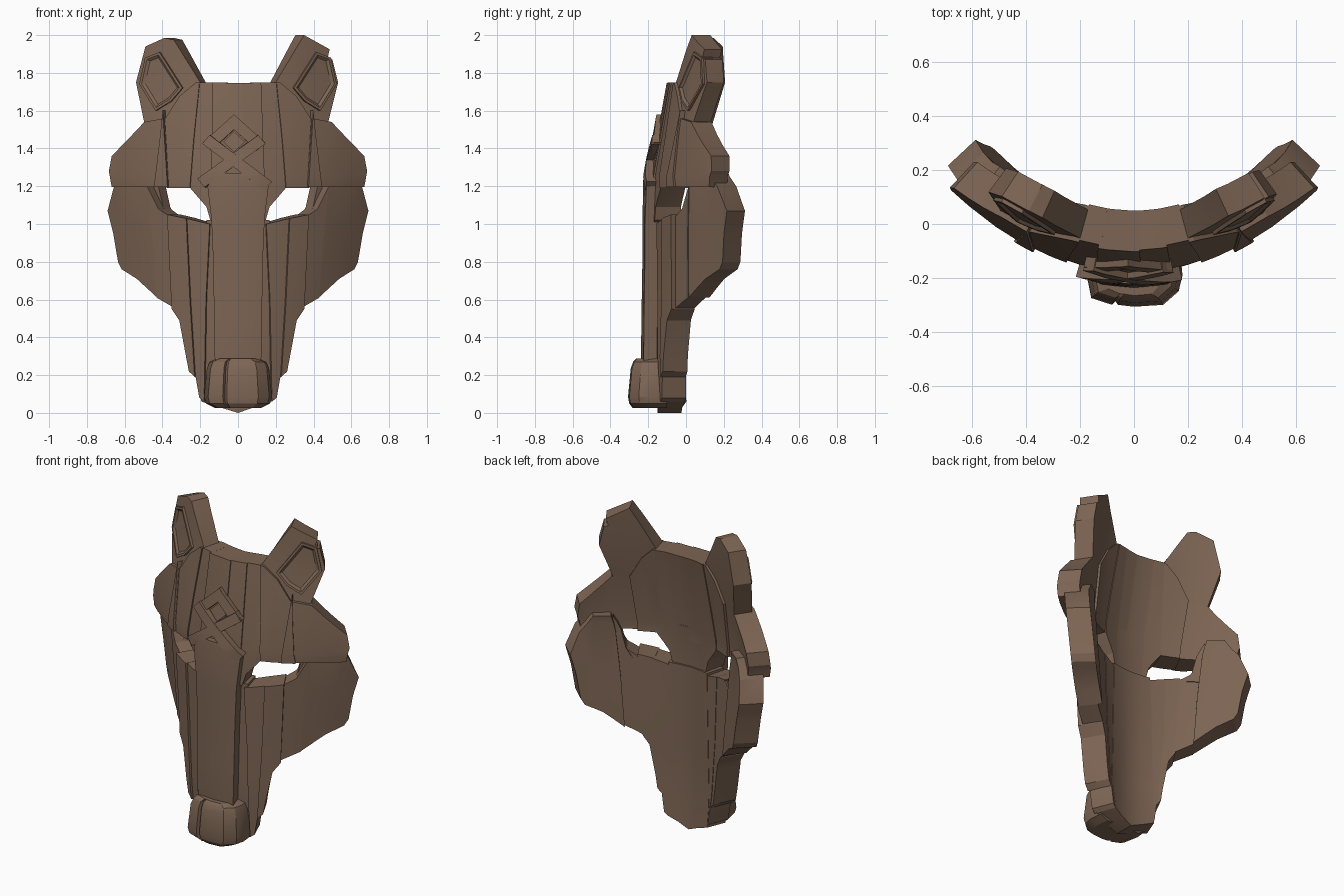
import bpy, bmesh, math
from mathutils import Vector

if "Cube" in bpy.data.objects:
    bpy.data.objects.remove(bpy.data.objects["Cube"])

wood = bpy.data.materials.new("brown_wood")
wood.diffuse_color = (0.205, 0.130, 0.088, 1)
wood.use_nodes = True
wood.node_tree.nodes["Principled BSDF"].inputs["Base Color"].default_value = wood.diffuse_color

# Height, depth of the mask's centre line there, and how strongly it bends back
SPINE = [(0.0, -.165, 1.0), (0.3, -.182, 1.0), (0.5, -.18, .96), (0.8, -.175, .84), (1.0, -.175, .78),
         (1.25, -.17, .7), (1.75, -.08, .68), (2.05, -.045, .66)]


def spine(z):
    z = min(max(z, 0.0), 2.05)
    for (z0, y0, k0), (z1, y1, k1) in zip(SPINE, SPINE[1:]):
        if z <= z1:
            f = (z - z0) / (z1 - z0)
            return y0 + (y1 - y0) * f, k0 + (k1 - k0) * f


def warp(co):
    """Flat (x, depth, z) to the curved mask; depth runs along the curve's normal."""
    x, d, z = co
    y, k = spine(z)
    n = Vector((-2 * k * x, 1.0)).normalized()
    return Vector((x + n.x * d, y + k * x * x + n.y * d, z))


def finish(name, bm):
    bmesh.ops.recalc_face_normals(bm, faces=bm.faces)
    me = bpy.data.meshes.new(name)
    bm.to_mesh(me)
    bm.free()
    me.materials.append(wood)
    ob = bpy.data.objects.new(name, me)
    bpy.context.collection.objects.link(ob)
    bpy.context.view_layer.objects.active = ob
    ob.select_set(True)
    bpy.ops.object.shade_smooth_by_angle(angle=math.radians(22))
    ob.select_set(False)
    return ob


def plate(name, outline, d=0.0, t=.13, ins=.012, rim=.02, recess=None):
    """Bevelled plank with the given front outline, bent onto the mask."""
    bm = bmesh.new()
    outer = [bm.verts.new((x, d + rim, z)) for x, z in outline]
    face = bm.faces.new(outer)
    bmesh.ops.inset_individual(bm, faces=[face], thickness=ins, use_even_offset=True)
    for v in face.verts:
        v.co.y = d
    if recess:                                   # sunken panel
        width, depth, slope = recess
        bmesh.ops.inset_individual(bm, faces=[face], thickness=width, use_even_offset=True)
        bmesh.ops.inset_individual(bm, faces=[face], thickness=slope, use_even_offset=True)
        for v in face.verts:
            v.co.y = d + depth
    back = [bm.verts.new((x, t, z)) for x, z in outline]
    bm.faces.new(back[::-1])
    for i in range(len(outer)):
        j = (i + 1) % len(outer)
        bm.faces.new((outer[i], outer[j], back[j], back[i]))
    # cut into strips so the plank can bend
    cuts = [((k * .1, 0, 0), (1, 0, 0)) for k in range(-7, 8)]
    cuts += [((0, 0, row[0]), (0, 0, 1)) for row in SPINE[1:-1]]
    for co, no in cuts:
        bmesh.ops.bisect_plane(bm, geom=bm.verts[:] + bm.edges[:] + bm.faces[:],
                               dist=1e-5, plane_co=co, plane_no=no)
    bmesh.ops.triangulate(bm, faces=bm.faces[:])
    for v in bm.verts:
        v.co = warp(v.co)
    return finish(name, bm)


def pair(name, outline, **kw):
    plate(name + "_right", outline, **kw)
    plate(name + "_left", [(-x, z) for x, z in outline][::-1], **kw)


# Forehead planks
plate("forehead_centre_left", [(-.14, 1.18), (.03, 1.18), (.02, 1.745), (-.13, 1.75)], d=-.022)
plate("forehead_centre_right", [(.03, 1.18), (.14, 1.18), (.12, 1.75), (.02, 1.745)], d=-.016)
pair("forehead_inner", [(.11, 1.0), (.145, 1.02), (.165, 1.09), (.25, 1.19), (.23, 1.45), (.2, 1.75),
                        (.12, 1.75)], d=-.008)
pair("forehead_outer", [(.25, 1.19), (.37, 1.19), (.385, 1.55), (.30, 1.68), (.22, 1.748),
                        (.2, 1.75), (.23, 1.45)], d=-.016, t=.125)

# Ears with sunken panels
plate("ear_right", [(.22, 1.65), (.2, 1.75), (.35, 2.0), (.485, 1.925), (.475, 1.88), (.5, 1.87),
                    (.53, 1.75), (.475, 1.53), (.36, 1.53)], d=0, t=.11, rim=.015)
plate("ear_left", [(-.22, 1.65), (-.2, 1.75), (-.34, 1.975), (-.39, 1.985), (-.49, 1.94),
                   (-.54, 1.75), (-.495, 1.53), (-.36, 1.53)], d=0, t=.11, rim=.015)
pair("ear_rim", [(.29, 1.72), (.41, 1.91), (.485, 1.88), (.515, 1.74), (.43, 1.6), (.35, 1.65)],
     d=-.014, t=.06, rim=.012, ins=.01, recess=(.012, .011, .012))

# Brow wings
pair("brow_wing", [(.36, 1.195), (.655, 1.195), (.67, 1.28), (.655, 1.36), (.55, 1.47), (.485, 1.54),
                   (.38, 1.56)], d=-.02, t=.11, rim=.03, ins=.018)
pair("brow_edge", [(.36, 1.195), (.43, 1.195), (.40, 1.45), (.385, 1.6)], d=-.03, t=.11, rim=.03)

# Cheeks, with a set-back sliver at the outer eye corner
pair("cheek_outer", [(.51, 1.3), (.6, 1.3), (.67, 1.2), (.705, 1.07), (.675, .95), (.65, .8),
                     (.63, .76), (.55, .71), (.44, .61), (.46, .9), (.49, 1.2)], d=.02, t=.16, rim=.02)
pair("cheek_inner", [(.49, 1.2), (.46, .9), (.44, .61), (.335, .55), (.36, .9),
                     (.37, 1.04), (.43, 1.08)], d=.015, t=.135, rim=.035)
pair("eye_corner", [(.40, 1.03), (.435, 1.09), (.46, 1.2), (.5, 1.29), (.52, 1.2), (.48, 1.03)],
     d=.07, t=.14, rim=.015)

# Snout: back plate, side planks and raised bridge
plate("snout_base", [(-.2, .06), (0, 0), (.18, .06), (.21, .2), (.17, 1.02), (-.17, 1.02),
                     (-.21, .2)], d=.015, t=.14, rim=.01)
pair("snout_plank_outer", [(.225, .19), (.255, .22), (.305, .49), (.345, .55), (.37, 1.05),
                           (.27, 1.03), (.25, .6)], d=-.012, t=.135, rim=.03)
pair("snout_plank_inner", [(.18, .06), (.205, .08), (.235, .25), (.27, .6), (.275, 1.03),
                           (.15, 1.0), (.17, .6)], d=0, t=.138, rim=.025)
plate("nose_bridge", [(-.11, .24), (.11, .24), (.12, .8), (.13, 1.03), (.15, 1.2), (.10, 1.27),
                      (-.10, 1.27), (-.15, 1.2), (-.13, 1.03), (-.12, .8)],
      d=-.056, rim=.055, ins=.025)


# Forehead emblem: crossed bars forming a diamond with two legs
def bar(name, a, b, d, w=.029):
    a, b = Vector(a), Vector(b)
    u = (b - a).normalized() * w
    s = Vector((-u.y, u.x))
    pts = [a - u + s, a - u - s, b + u - s, b + u + s]
    plate(name, [tuple(p) for p in pts], d=d, t=.03, ins=.008, rim=.014)


top, right, left = (-.02, 1.54), (.095, 1.43), (-.135, 1.43)
bar("emblem_top_right", top, right, -.046)
bar("emblem_top_left", top, left, -.045)
bar("emblem_cross_right", right, (-.16, 1.235), -.056)
bar("emblem_cross_left", left, (.125, 1.22), -.058)
plate("emblem_core", [(-.02, 1.38), (.035, 1.435), (-.02, 1.49), (-.075, 1.435)], d=-.034, t=.03,
      ins=.01, rim=.012)

# Nose: stacked rings with a notch down the front
RING = [(-.95, -.10), (-1, -.17), (-.88, -.275), (-.45, -.30), (-.39, -.285), (-.33, -.30), (0, -.307),
        (.6, -.30), (.92, -.25), (1, -.19), (.95, -.10)]
bm = bmesh.new()
rings = []
for z, w, s in [(.025, .12, .88), (.05, .17, .97), (.085, .18, 1.0), (.235, .165, .93),
                (.27, .15, .87), (.287, .11, .80)]:
    rings.append([bm.verts.new((x * w, -.10 + (y + .10) * s, z)) for x, y in RING])
for a, b in zip(rings, rings[1:]):
    for i in range(len(a)):
        j = (i + 1) % len(a)
        bm.faces.new((a[i], a[j], b[j], b[i]))
bm.faces.new(rings[0][::-1])
bm.faces.new(rings[-1])
bmesh.ops.triangulate(bm, faces=[f for f in bm.faces if len(f.verts) > 4])
finish("nose", bm)
